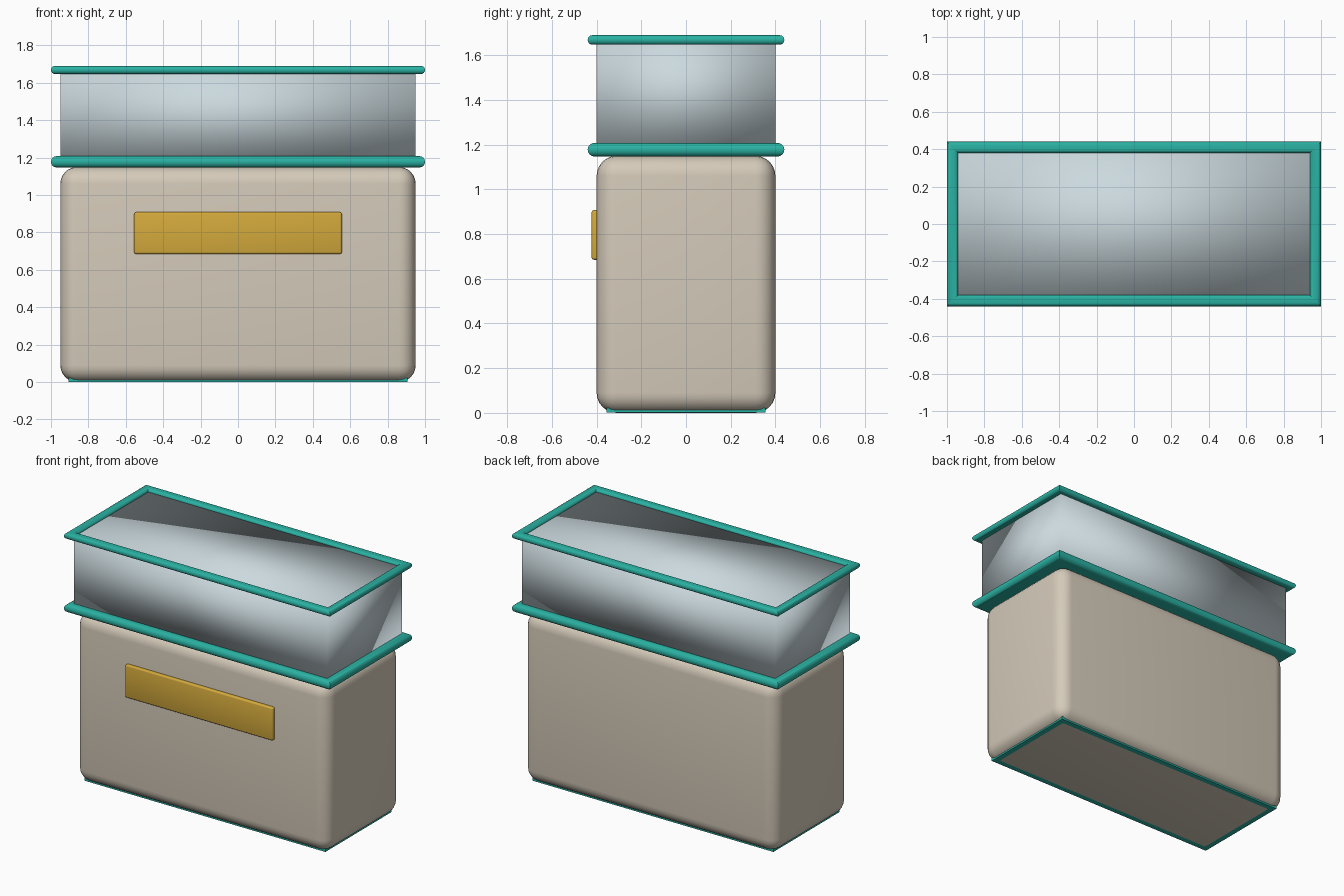
import bpy, bmesh, math

if "Cube" in bpy.data.objects:
    bpy.data.objects.remove(bpy.data.objects["Cube"])


def material(name, rgb):
    m = bpy.data.materials.new(name)
    lin = [((c / 255 + 0.055) / 1.055) ** 2.4 for c in rgb]
    m.diffuse_color = (*lin, 1)
    m.use_nodes = True
    m.node_tree.nodes["Principled BSDF"].inputs["Base Color"].default_value = m.diffuse_color
    return m


CREAM = material("cream", (212, 202, 185))
TEAL = material("teal", (42, 178, 163))
GLASS = material("pale glass", (203, 217, 222))
GOLD = material("gold", (212, 170, 60))


def finish(name, bm, mat):
    bmesh.ops.recalc_face_normals(bm, faces=bm.faces)
    me = bpy.data.meshes.new(name)
    bm.to_mesh(me)
    bm.free()
    ob = bpy.data.objects.new(name, me)
    bpy.context.collection.objects.link(ob)
    me.materials.append(mat)
    return ob


def smooth(ob, degrees):
    bpy.ops.object.select_all(action='DESELECT')
    ob.select_set(True)
    bpy.context.view_layer.objects.active = ob
    bpy.ops.object.shade_smooth_by_angle(angle=math.radians(degrees))


def box(name, lo, hi, mat, bevel=0, segments=5):
    bm = bmesh.new()
    bmesh.ops.create_cube(bm, size=1)
    for v in bm.verts:
        v.co = [(a + b) / 2 + c * (b - a) for a, b, c in zip(lo, hi, v.co)]
    if bevel:
        bmesh.ops.bevel(bm, geom=bm.edges[:], offset=bevel, segments=segments,
                        profile=0.5, affect='EDGES')
    return finish(name, bm, mat)


def frame(name, hx, hy, z0, z1, width, mat, steps=8):
    """Mitred rectangular frame with rounded edges."""
    r = (z1 - z0) / 2
    zc = z0 + r
    profile = []  # (inset from the outside, height)
    for centre, start in ((r, 90), (width - r, 270)):
        for i in range(steps + 1):
            a = math.radians(start + 180 * i / steps)
            profile.append((centre + r * math.cos(a), zc + r * math.sin(a)))
    bm = bmesh.new()
    loops = [[bm.verts.new((sx * (hx - d), sy * (hy - d), z)) for d, z in profile]
             for sx, sy in ((-1, -1), (1, -1), (1, 1), (-1, 1))]
    n = len(profile)
    for i in range(4):
        a, b = loops[i], loops[(i + 1) % 4]
        for j in range(n):
            k = (j + 1) % n
            bm.faces.new((a[j], a[k], b[k], b[j]))
    ob = finish(name, bm, mat)
    smooth(ob, 40)
    return ob


# Rounded lower body
body = box("body", (-0.95, -0.4, 0), (0.95, 0.4, 1.15), CREAM, 0.09, 6)
smooth(body, 40)

# Thin base trim showing around the underside
box("base_trim", (-0.905, -0.355, 0.001), (0.905, 0.355, 0.022), TEAL)

# Glass case, softly shaded across its corners
case = box("glass_case", (-0.95, -0.4, 1.18), (0.95, 0.4, 1.67), GLASS)
case.data.polygons.foreach_set("use_smooth", [True] * len(case.data.polygons))

# Collar between body and case, and the top rim
frame("collar", 1.0, 0.44, 1.147, 1.208, 0.3, TEAL)
frame("top_rim", 1.0, 0.44, 1.647, 1.69, 0.06, TEAL)

# Front plaque
plaque = box("front_plaque", (-0.555, -0.422, 0.685), (0.555, -0.38, 0.908), GOLD, 0.01, 3)
smooth(plaque, 40)
